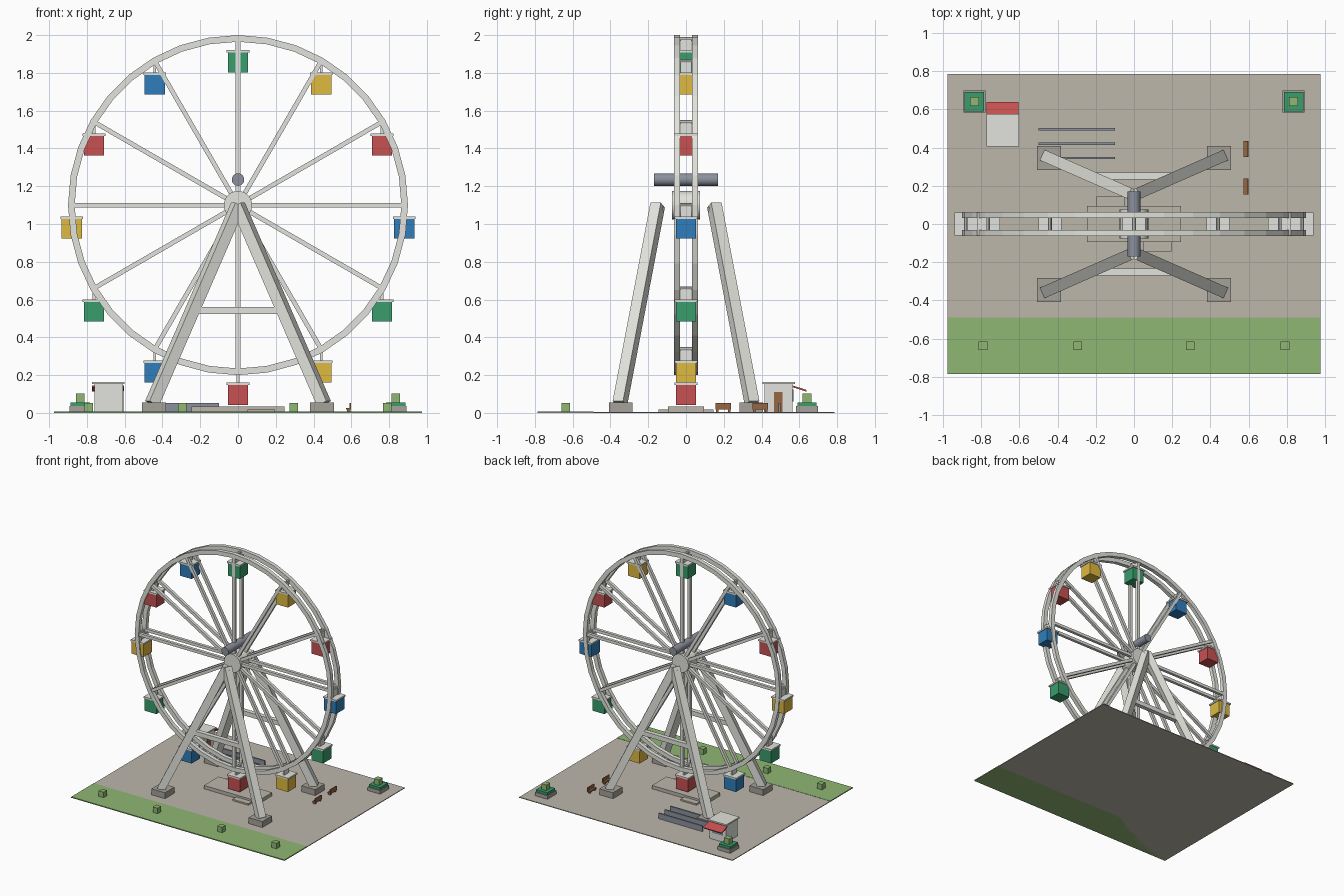
import bpy, bmesh
from math import sin, cos, pi, radians
from mathutils import Matrix, Vector

if "Cube" in bpy.data.objects:
    bpy.data.objects.remove(bpy.data.objects["Cube"])


def material(name, rgb):
    m = bpy.data.materials.new(name)
    m.diffuse_color = (*[(c / 255) ** 2.2 for c in rgb], 1)
    m.use_nodes = True
    m.node_tree.nodes["Principled BSDF"].inputs["Base Color"].default_value = m.diffuse_color
    return m


WHITE = material("off_white", (226, 226, 220))
STEEL = material("steel", (138, 143, 155))
PAVE = material("paving", (188, 182, 170))
STONE = material("stone", (165, 160, 152))
GRASS = material("grass", (142, 182, 115))
LEAF = material("leaf", (60, 155, 108))
WOOD = material("wood", (150, 102, 68))
RED = material("red", (198, 82, 82))
BLUE = material("blue", (50, 125, 185))
YELLOW = material("yellow", (222, 184, 66))


def finish(name, bm, mat):
    bmesh.ops.recalc_face_normals(bm, faces=bm.faces)
    me = bpy.data.meshes.new(name)
    bm.to_mesh(me)
    bm.free()
    me.materials.append(mat)
    ob = bpy.data.objects.new(name, me)
    bpy.context.collection.objects.link(ob)
    return ob


def box(name, x, y, z, mat):
    """Box from (min, max) ranges."""
    bm = bmesh.new()
    lo, hi = Vector((x[0], y[0], z[0])), Vector((x[1], y[1], z[1]))
    mtx = Matrix.Translation((lo + hi) / 2) @ Matrix.Diagonal((*(hi - lo), 1))
    bmesh.ops.create_cube(bm, size=1, matrix=mtx)
    return finish(name, bm, mat)


def block(name, cx, cy, s, z, mat):
    """Square block centred on (cx, cy)."""
    return box(name, (cx - s / 2, cx + s / 2), (cy - s / 2, cy + s / 2), z, mat)


def beam(name, a, b, w, d, mat, ref=(0, 0, 1)):
    """Rectangular bar from a to b, w wide across ref and d deep."""
    a, b = Vector(a), Vector(b)
    zax = (b - a).normalized()
    xax = zax.cross(Vector(ref)).normalized()
    yax = zax.cross(xax)
    rot = Matrix((xax, yax, zax)).transposed().to_4x4()
    bm = bmesh.new()
    bmesh.ops.create_cube(bm, size=1, matrix=Matrix.Translation((a + b) / 2) @ rot
                          @ Matrix.Diagonal((w, d, (b - a).length, 1)))
    return finish(name, bm, mat)


def cylinder_y(name, x, z, r, half, sides, mat):
    bm = bmesh.new()
    bmesh.ops.create_cone(bm, cap_ends=True, segments=sides, radius1=r, radius2=r, depth=2 * half,
                          matrix=Matrix.Translation((x, 0, z)) @ Matrix.Rotation(pi / 2, 4, 'X'))
    ob = finish(name, bm, mat)
    ob.data.shade_smooth()
    ob.data.set_sharp_from_angle(angle=radians(35))
    return ob


HUB = 1.1


def ring(name, y, r0, r1, depth, n):
    """Square-section rim in the xz plane."""
    bm = bmesh.new()
    loops = []
    for i in range(n):
        a = 2 * pi * i / n
        loops.append([bm.verts.new((r * cos(a), y + dy, HUB + r * sin(a))) for r, dy in
                      ((r0, -depth / 2), (r1, -depth / 2), (r1, depth / 2), (r0, depth / 2))])
    for i in range(n):
        p, q = loops[i], loops[(i + 1) % n]
        for k in range(4):
            bm.faces.new((p[k], p[(k + 1) % 4], q[(k + 1) % 4], q[k]))
    return finish(name, bm, WHITE)


# Wheel: two rims, hub, axle drum
for y in (-0.047, 0.047):
    ring("rim", y, 0.865, 0.9, 0.032, 36)
cylinder_y("hub", 0, HUB, 0.075, 0.075, 24, WHITE)
cylinder_y("axle_drum", 0, 1.235, 0.033, 0.17, 24, STEEL)

# Spokes, cross bars and hanging cabins
COLOURS = (BLUE, RED, YELLOW, LEAF)
for i in range(12):
    a = i * pi / 6
    c, s = cos(a), sin(a)
    for y in (-0.047, 0.047):
        beam("spoke", (0.05 * c, y, HUB + 0.05 * s), (0.87 * c, y, HUB + 0.87 * s),
             0.024, 0.024, WHITE, (0, 1, 0))
    px, pz = 0.88 * c, HUB + 0.88 * s
    cylinder_y("cross_bar", px, pz, 0.01, 0.06, 8, WHITE)
    box("cabin_hanger", (px - 0.007, px + 0.007), (-0.03, 0.03), (pz - 0.065, pz), WHITE)
    block("cabin_roof", px, 0, 0.12, (pz - 0.073, pz - 0.06), WHITE)
    block("cabin", px, 0, 0.108, (pz - 0.177, pz - 0.072), COLOURS[i % 4])

# A-frame supports
for sy in (-1, 1):
    for sx in (-1, 1):
        beam("support_leg", (sx * 0.455, sy * 0.35, 0.05), (0, sy * 0.15, HUB), 0.06, 0.06, WHITE)
        block("footing", sx * 0.445, sy * 0.345, 0.125, (0.004, 0.055), STONE)
    box("leg_brace", (-0.235, 0.235), (sy * 0.252 - 0.018, sy * 0.252 + 0.018), (0.523, 0.56), WHITE)

# Ground, lawn, boarding platform
box("plaza", (-0.975, 0.975), (-0.785, 0.785), (0, 0.006), PAVE)
box("lawn", (-0.975, 0.975), (-0.785, -0.49), (0, 0.008), GRASS)
box("platform", (-0.245, 0.245), (-0.095, 0.095), (0.004, 0.034), PAVE)
box("front_step", (0.05, 0.195), (-0.145, -0.095), (0.004, 0.018), PAVE)
box("back_step", (-0.195, -0.05), (0.095, 0.145), (0.004, 0.018), PAVE)

# Ticket booth
box("booth", (-0.76, -0.61), (0.415, 0.565), (0.004, 0.152), WHITE)
box("booth_roof", (-0.772, -0.602), (0.405, 0.576), (0.152, 0.164), WHITE)
box("booth_door", (-0.612, -0.605), (0.465, 0.51), (0.006, 0.11), WOOD)
box("booth_window", (-0.735, -0.635), (0.563, 0.569), (0.06, 0.125), STEEL)
beam("booth_awning", (-0.688, 0.563, 0.141), (-0.688, 0.638, 0.117), 0.168, 0.009, RED)

# Queue rails
for y in (0.345, 0.42, 0.495):
    box("queue_rail", (-0.5, -0.1), (y - 0.006, y + 0.006), (0.004, 0.052), STEEL)

# Planters and lawn shrubs
for x in (-0.835, 0.835):
    block("planter", x, 0.64, 0.115, (0.004, 0.036), STONE)
    block("hedge", x, 0.64, 0.102, (0.036, 0.056), LEAF)
    block("planter_shrub", x, 0.64, 0.047, (0.056, 0.102), GRASS)
for x in (-0.79, -0.295, 0.295, 0.79):
    block("lawn_shrub", x, -0.637, 0.045, (0.006, 0.053), GRASS)

# Benches
for y in (0.197, 0.393):
    ys = (y - 0.042, y + 0.042)
    box("bench_seat", (0.572, 0.595), ys, (0.018, 0.027), WOOD)
    box("bench_back", (0.59, 0.599), ys, (0.018, 0.052), WOOD)
    for d in (-0.032, 0.032):
        box("bench_leg", (0.576, 0.596), (y + d - 0.006, y + d + 0.006), (0.004, 0.02), WOOD)
